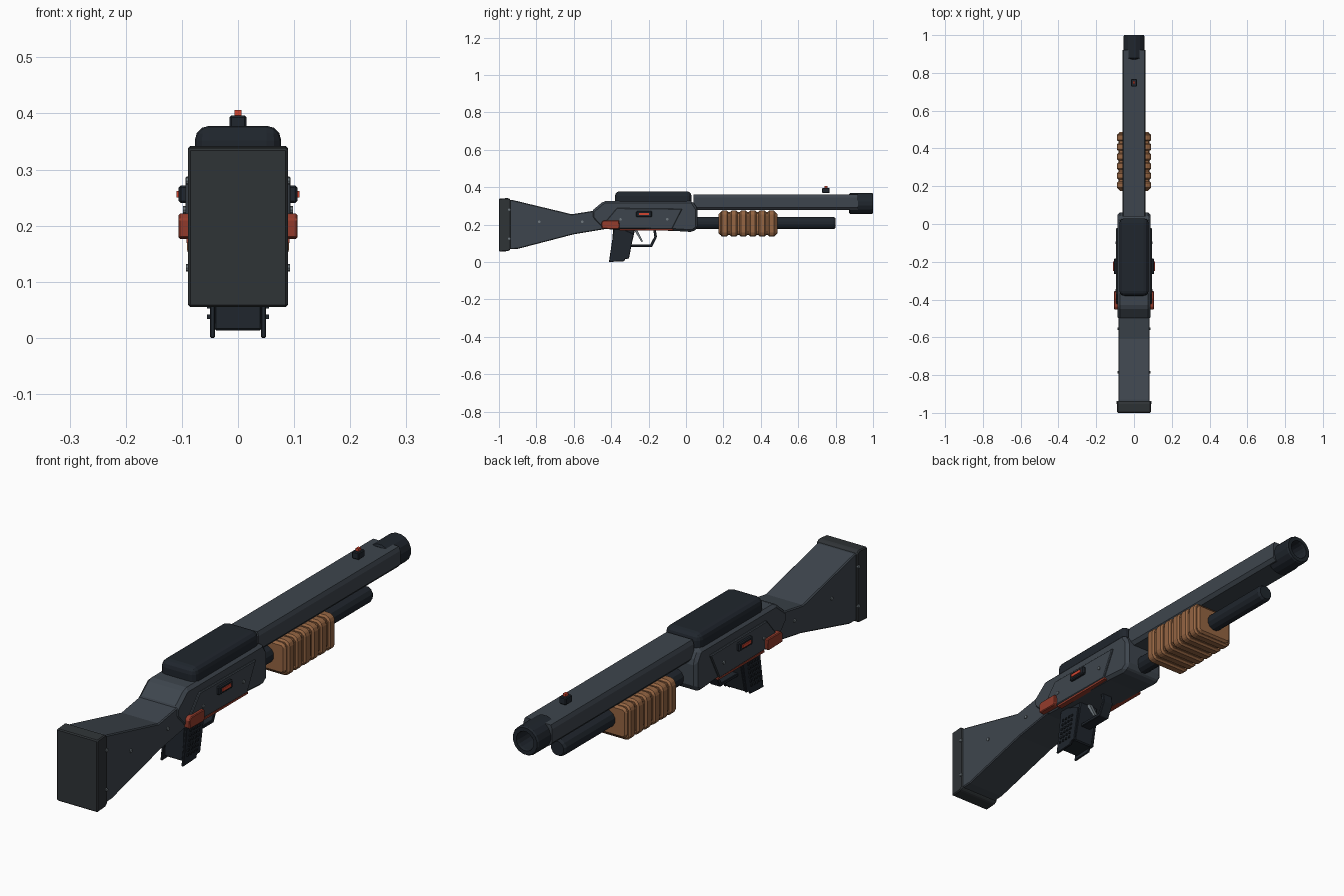
import bpy, bmesh, math
from mathutils import Matrix, Vector

if "Cube" in bpy.data.objects:
    bpy.data.objects.remove(bpy.data.objects["Cube"])


def mat(name, rgb):
    m = bpy.data.materials.new(name)
    m.diffuse_color = (*rgb, 1)
    m.use_nodes = True
    m.node_tree.nodes["Principled BSDF"].inputs["Base Color"].default_value = m.diffuse_color
    return m


SLATE = mat("slate", (0.048, 0.060, 0.075))
DARK = mat("dark_rubber", (0.028, 0.033, 0.037))
BLACK = mat("black_steel", (0.014, 0.019, 0.026))
WOOD = mat("wood", (0.30, 0.13, 0.055))
RED = mat("red", (0.30, 0.045, 0.025))
BRIGHT = mat("bright_red", (0.65, 0.06, 0.03))
STEEL = mat("steel", (0.16, 0.19, 0.21))


def finish(name, bm, material, bevel=0, seg=1):
    bmesh.ops.recalc_face_normals(bm, faces=bm.faces)
    me = bpy.data.meshes.new(name)
    bm.to_mesh(me)
    bm.free()
    ob = bpy.data.objects.new(name, me)
    bpy.context.collection.objects.link(ob)
    me.materials.append(material)
    if bevel:
        b = ob.modifiers.new("bevel", "BEVEL")
        b.width, b.segments = bevel, seg
        b.limit_method = 'ANGLE'
    return ob


def prism(bm, pts, a, b, axis):
    """Extrude a closed outline: (y,z) along x, or (x,z) along y."""
    def place(p, t):
        return (t, p[0], p[1]) if axis == 'x' else (p[0], t, p[1])
    lo = [bm.verts.new(place(p, a)) for p in pts]
    hi = [bm.verts.new(place(p, b)) for p in pts]
    n = len(pts)
    bm.faces.new(lo)
    bm.faces.new(hi[::-1])
    for i in range(n):
        bm.faces.new((lo[i], lo[(i + 1) % n], hi[(i + 1) % n], hi[i]))


def slab(name, pts, x0, x1, material, bevel=0, seg=1):
    bm = bmesh.new()
    prism(bm, pts, x0, x1, 'x')
    return finish(name, bm, material, bevel, seg)


def rect(y0, y1, z0, z1):
    return [(y0, z0), (y1, z0), (y1, z1), (y0, z1)]


def sides(name, pts, x0, x1, material, bevel=0):
    """The same plate on the left and right."""
    for s, tag in ((1, "right"), (-1, "left")):
        slab(f"{name}_{tag}", pts, s * x0, s * x1, material, bevel)


def lathe(name, prof, z, n, material):
    """Revolve (radius, y) points around a y-parallel axis at height z."""
    bm = bmesh.new()
    rings = []
    for r, y in prof:
        angs = [2 * math.pi * (i + 0.5) / n for i in range(n)]
        rings.append([bm.verts.new((r * math.cos(t), y, z + r * math.sin(t))) for t in angs])
    for p, q in zip(rings, rings[1:]):
        for i in range(n):
            bm.faces.new((p[i], p[(i + 1) % n], q[(i + 1) % n], q[i]))
    bm.faces.new(rings[0])
    bm.faces.new(rings[-1])
    return finish(name, bm, material)


# stock and butt pad
slab("stock", [(-0.95, 0.068), (-0.90, 0.070), (-0.60, 0.148), (-0.42, 0.178), (-0.42, 0.285),
               (-0.50, 0.273), (-0.61, 0.255), (-0.93, 0.332), (-0.95, 0.332)],
     -0.083, 0.083, SLATE, 0.004)
slab("butt_pad", [(-1.0, 0.055), (-0.95, 0.058), (-0.938, 0.068), (-0.938, 0.333),
                  (-0.95, 0.342), (-1.0, 0.338)], -0.089, 0.089, DARK, 0.004)

# receiver and rounded top cover
slab("receiver", [(-0.505, 0.235), (-0.505, 0.272), (-0.44, 0.326), (0.035, 0.326), (0.062, 0.285),
                  (0.062, 0.180), (0.035, 0.160), (-0.06, 0.166), (-0.45, 0.176)],
     -0.087, 0.087, SLATE, 0.012)
slab("top_cover", rect(-0.38, 0.03, 0.27, 0.378), -0.077, 0.077, BLACK, 0.026, 3)

# side panels, slots and red accents
sides("side_panel", [(-0.425, 0.180), (-0.075, 0.176), (-0.02, 0.284), (-0.37, 0.288),
                     (-0.425, 0.222)], 0.080, 0.094, SLATE, 0.003)
sides("slot_frame", rect(-0.266, -0.182, 0.240, 0.272), 0.088, 0.106, BLACK, 0.004)
sides("slot_light", rect(-0.250, -0.198, 0.250, 0.262), 0.100, 0.110, BRIGHT)
sides("red_block", [(-0.450, 0.178), (-0.365, 0.176), (-0.355, 0.185), (-0.358, 0.222),
                    (-0.440, 0.222), (-0.452, 0.212)], 0.080, 0.106, RED, 0.003)
sides("lower_trim", rect(-0.355, -0.07, 0.169, 0.177), 0.070, 0.092, RED)

# barrel shroud
bm = bmesh.new()
half = [(0.050, 0.278), (0.062, 0.292), (0.062, 0.345), (0.056, 0.361)]
prism(bm, half + [(-x, z) for x, z in reversed(half)], 0.04, 0.92, 'y')
finish("barrel_shroud", bm, SLATE)

# muzzle with open bore, and magazine tube
lathe("muzzle", [(0.050, 0.872), (0.057, 0.878), (0.057, 0.994), (0.053, 1.0), (0.038, 1.0),
                 (0.036, 0.99), (0.036, 0.90)], 0.313, 16, BLACK)
lathe("magazine_tube", [(0.034, 0.03), (0.034, 0.788), (0.028, 0.799)], 0.208, 12, BLACK)

# pump handle: core plus wrapped ribs
def oct_section(w, z0, z1, c):
    h = [(w - c, z0), (w, z0 + c), (w, z1 - c), (w - c, z1)]
    return h + [(-x, z) for x, z in reversed(h)]


bm = bmesh.new()
prism(bm, oct_section(0.082, 0.144, 0.266, 0.012), 0.175, 0.488, 'y')
finish("pump_core", bm, WOOD, 0.010)
for i in range(6):
    bm = bmesh.new()
    y = 0.186 + i * 0.0505
    prism(bm, oct_section(0.091, 0.135, 0.275, 0.015), y, y + 0.039, 'y')
    finish(f"pump_rib_{i + 1}", bm, WOOD, 0.007)

# front sight
slab("sight_base", rect(0.728, 0.768, 0.368, 0.396), -0.015, 0.015, BLACK, 0.003)
slab("sight_bead", rect(0.740, 0.756, 0.394, 0.406), -0.006, 0.006, BRIGHT)

# pistol grip: core, longer side cheeks and raised studs
slab("grip_core", [(-0.390, 0.185), (-0.270, 0.185), (-0.308, 0.018), (-0.398, 0.013)],
     -0.043, 0.043, BLACK, 0.004)
sides("grip_cheek", [(-0.385, 0.180), (-0.350, 0.180), (-0.280, 0.150), (-0.305, 0.018),
                     (-0.325, 0.016), (-0.330, 0.004), (-0.412, 0.0)], 0.041, 0.050, BLACK, 0.002)
bm = bmesh.new()
for s in (-1, 1):
    for r in range(6):
        for c in range(4):
            z = 0.038 + r * 0.018
            p = Vector((s * 0.051, -0.388 + c * 0.018 + (z - 0.03) * 0.2, z))
            bmesh.ops.create_cube(bm, size=0.008, matrix=Matrix.Translation(p))
finish("grip_studs", bm, BLACK)

# trigger guard and trigger
slab("trigger_guard", [(-0.295, 0.080), (-0.182, 0.080), (-0.155, 0.135), (-0.162, 0.172),
                       (-0.176, 0.172), (-0.169, 0.136), (-0.191, 0.093), (-0.295, 0.093)],
     -0.022, 0.022, BLACK, 0.002)
slab("trigger", [(-0.262, 0.172), (-0.245, 0.140), (-0.230, 0.110), (-0.238, 0.107),
                 (-0.256, 0.136), (-0.278, 0.172)], -0.008, 0.008, STEEL)

# rivets on stock, pad and panels
spots = [(-0.945, 0.125, 0.089), (-0.945, 0.280, 0.089), (-0.785, 0.215, 0.083),
         (-0.555, 0.215, 0.083), (-0.35, 0.228, 0.094), (-0.10, 0.228, 0.094)]
bm = bmesh.new()
for y, z, x in spots:
    for s in (-1, 1):
        m = Matrix.Translation((s * x, y, z)) @ Matrix.Rotation(math.pi / 2, 4, 'Y')
        bmesh.ops.create_cone(bm, cap_ends=True, segments=8, radius1=0.007, radius2=0.007,
                              depth=0.008, matrix=m)
finish("rivets", bm, STEEL)
